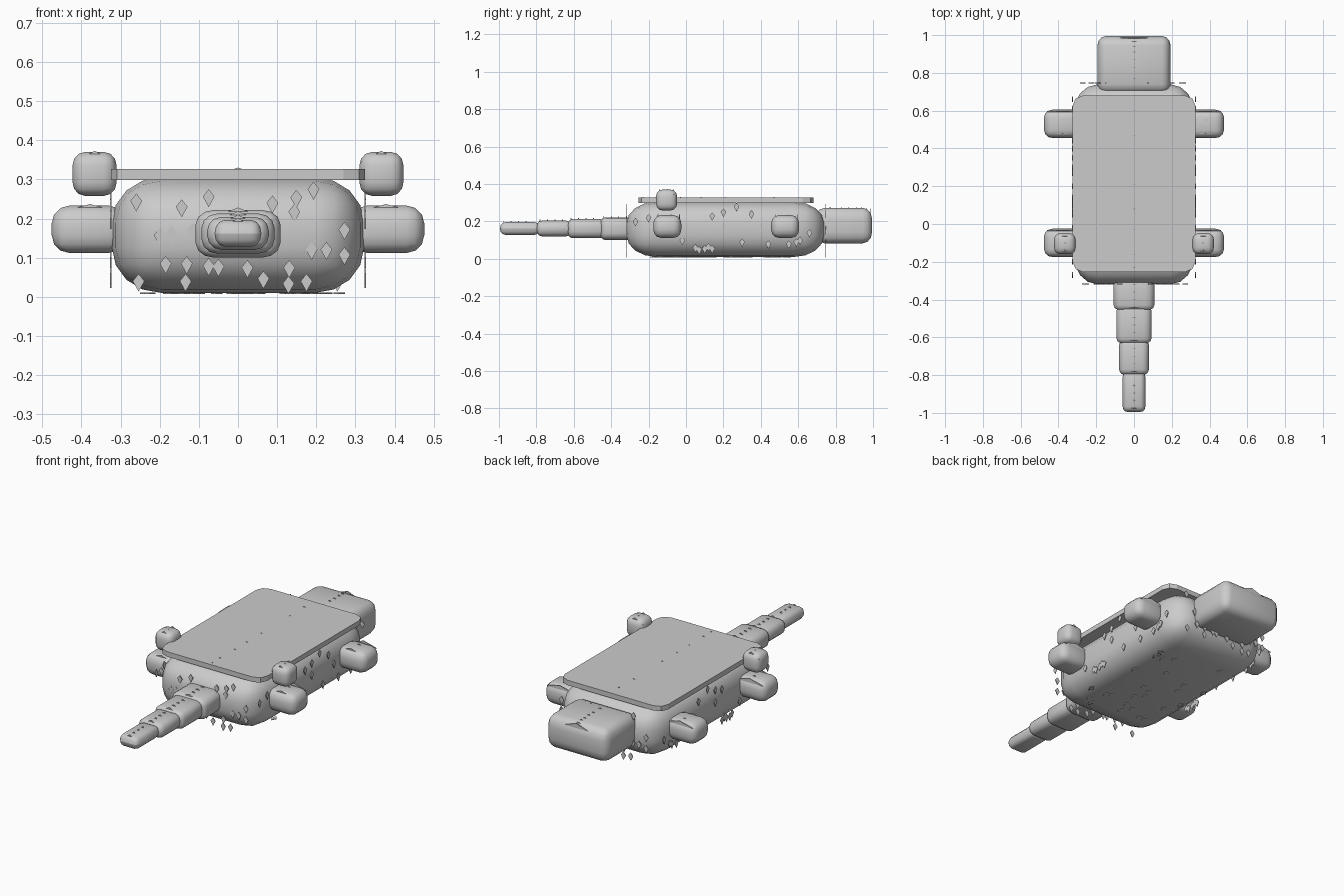
import bpy, bmesh, random
from mathutils import Vector

if "Cube" in bpy.data.objects:
    bpy.data.objects.remove(bpy.data.objects["Cube"])

random.seed(4)
X, Y, Z = Vector((1, 0, 0)), Vector((0, 1, 0)), Vector((0, 0, 1))


def finish(bm, name, smooth=True):
    bmesh.ops.recalc_face_normals(bm, faces=bm.faces)
    me = bpy.data.meshes.new(name)
    bm.to_mesh(me)
    bm.free()
    ob = bpy.data.objects.new(name, me)
    bpy.context.collection.objects.link(ob)
    if smooth:
        bpy.ops.object.select_all(action='DESELECT')
        ob.select_set(True)
        bpy.context.view_layer.objects.active = ob
        bpy.ops.object.shade_smooth_by_angle(angle=0.7)
    return ob


def rounded_box(name, lo, hi, radius, segments=3):
    """Box between two corners, with a different rounding along each axis."""
    lo, hi, r = Vector(lo), Vector(hi), Vector(radius)
    bm = bmesh.new()
    bmesh.ops.create_cube(bm, size=1)
    for v in bm.verts:
        v.co = Vector([v.co[i] * (hi[i] - lo[i]) / r[i] for i in range(3)])
    bmesh.ops.bevel(bm, geom=bm.edges[:], offset=1, segments=segments,
                    profile=0.5, affect='EDGES', clamp_overlap=True)
    for v in bm.verts:
        v.co = Vector([v.co[i] * r[i] + (lo[i] + hi[i]) / 2 for i in range(3)])
    return finish(bm, name)


def kite(bm, c, u, v, w=0.015, up=0.019, down=0.027, t=0.002):
    """Thin kite-shaped flake at c, spanned by directions u and v."""
    n = u.cross(v) * t
    c = Vector(c)
    pts = [c + v * up, c + u * w, c - v * down, c - u * w]
    a = [bm.verts.new(p + n) for p in pts]
    b = [bm.verts.new(p - n) for p in pts]
    bm.faces.new(a)
    bm.faces.new(b[::-1])
    for i in range(4):
        j = (i + 1) % 4
        bm.faces.new((a[i], b[i], b[j], a[j]))


def ridge(name, x, ys, half_w, z_mid, z_top):
    """Row of broad upright flakes whose tips poke out of the top of a part."""
    bm = bmesh.new()
    for y in ys:
        kite(bm, (x, y, z_mid), X, Z, half_w, z_top - z_mid, (z_top - z_mid) * 0.5, 0.002)
    finish(bm, name, False)


# Body and back plate
rounded_box("body", (-0.322, -0.318, 0.01), (0.322, 0.738, 0.305), (0.125, 0.16, 0.115), 4)
bm = bmesh.new()
bmesh.ops.create_cube(bm, size=1)
for v in bm.verts:
    v.co = Vector((v.co.x * 0.65, v.co.y * 0.935 + 0.213, v.co.z * 0.028 + 0.313))
corners = [e for e in bm.edges if abs(e.verts[0].co.z - e.verts[1].co.z) > 0.01]
bmesh.ops.bevel(bm, geom=corners, offset=0.055, segments=2, profile=0.5, affect='EDGES')
finish(bm, "back_plate", False)

# Head
rounded_box("head", (-0.194, 0.69, 0.083), (0.194, 0.995, 0.272), (0.045, 0.05, 0.06))
ridge("head_ridge", 0, (0.77, 0.83, 0.87, 0.91, 0.94), 0.10, 0.235, 0.277)
ridge("head_front_flake", 0, (0.965, 0.985), 0.175, 0.21, 0.27)

# Tail: four tapering segments
tail = [(-0.27, -0.46, 0.108, 0.1, 0.222), (-0.43, -0.635, 0.093, 0.11, 0.213),
        (-0.61, -0.80, 0.079, 0.12, 0.204), (-0.78, -0.995, 0.06, 0.128, 0.196)]
for i, (y1, y0, w, z0, z1) in enumerate(tail):
    rounded_box(f"tail_segment_{i + 1}", (-w, y0, z0), (w, y1, z1), (w * 0.45, 0.03, 0.036))
    ridge(f"tail_ridge_{i + 1}", 0, [y0 + 0.02 + 0.04 * k for k in range(4)],
          w * 0.85, z1 - 0.03, z1 + 0.006)

# Legs and small raised pads
for s, side in ((1, "right"), (-1, "left")):
    for y, part in ((-0.1, "front_leg"), (0.53, "back_leg")):
        xa, xb = sorted((s * 0.285, s * 0.476))
        rounded_box(f"{part}_{side}", (xa, y - 0.075, 0.112), (xb, y + 0.075, 0.233),
                    (0.045, 0.04, 0.045))
        ridge(f"{part}_flakes_{side}", s * 0.378, (y - 0.05, y + 0.02, y + 0.065),
              0.082, 0.215, 0.237)
    xa, xb = sorted((s * 0.31, s * 0.423))
    rounded_box(f"raised_pad_{side}", (xa, -0.16, 0.258), (xb, -0.048, 0.37),
                (0.032, 0.035, 0.035))
    ridge(f"raised_pad_flakes_{side}", s * 0.366, (-0.14, -0.1, -0.065), 0.05, 0.345, 0.373)

# Kite flakes floating around the body: front and rear share a layout
front = [(-.26, .245), (-.144, .23), (-.075, .256), (.088, .24), (.193, .275), (.149, .254),
         (.144, .218), (-.17, .162), (-.2, .157), (-.116, .17), (.272, .172), (-.185, .085),
         (-.131, .085), (-.075, .08), (-.05, .078), (.024, .075), (.131, .075), (.188, .121),
         (.226, .121), (.272, .108), (-.254, .04), (-.134, .04), (.065, .047), (.129, .034),
         (.175, .04)]
for name, y, s in (("front_flakes", -0.317, 1), ("rear_flakes", 0.747, -1)):
    bm = bmesh.new()
    for x, z in front:
        kite(bm, (s * x, y, z), X, Z)
    finish(bm, name, False)

# Side flakes, mirrored
side_spots = [(.05, .06), (.07, .05), (.1, .055), (.12, .065), (.14, .055), (.27, .28), (.2, .25),
              (.2, .18), (.14, .23), (.35, .24), (.44, .08), (.55, .08), (.59, .09), (.61, .1),
              (-.2, .22), (-.27, .2), (.3, .09), (-.02, .1), (.4, .17), (.66, .14)]
for s, name in ((1, "right_flakes"), (-1, "left_flakes")):
    bm = bmesh.new()
    for y, z in side_spots:
        kite(bm, (s * 0.325, y, z), Y, Z)
    finish(bm, name, False)

# Belly flakes and small ridge along the plate
bm = bmesh.new()
for i in range(28):
    kite(bm, (random.uniform(-0.26, 0.26), random.uniform(-0.2, 0.6), 0.009), X, Y)
finish(bm, "belly_flakes", False)
ridge("plate_ridge", 0, (-0.23, -0.16, -0.03, 0.08, 0.21, 0.47, 0.6), 0.03, 0.32, 0.33)
